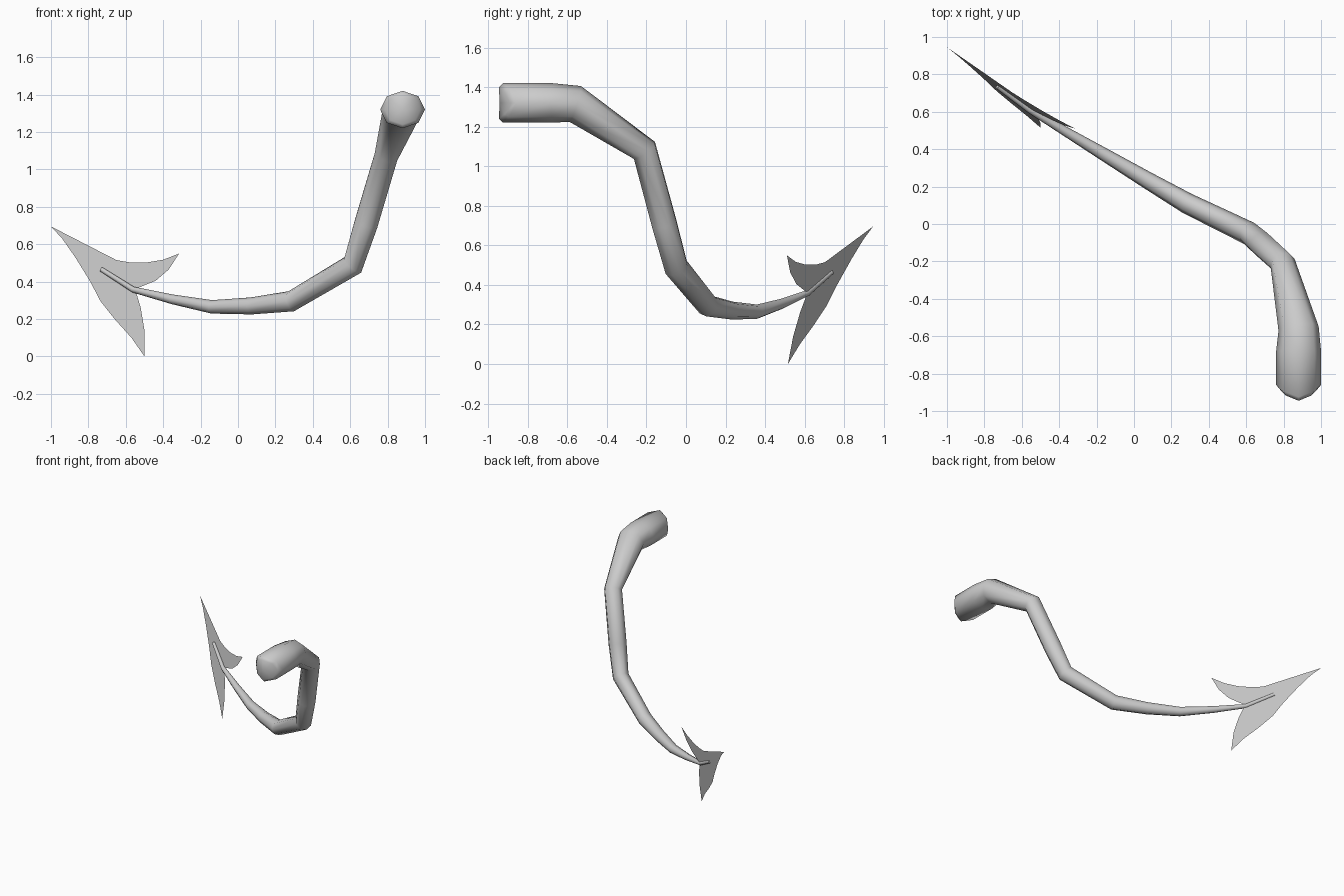
import bpy, bmesh, math
from mathutils import Vector

if "Cube" in bpy.data.objects:
    bpy.data.objects.remove(bpy.data.objects["Cube"])

grey = bpy.data.materials.new("light grey")
grey.diffuse_color = (0.6, 0.6, 0.6, 1)
grey.use_nodes = True
grey.node_tree.nodes["Principled BSDF"].inputs["Base Color"].default_value = grey.diffuse_color


def make_object(name, bm):
    mesh = bpy.data.meshes.new(name)
    bm.to_mesh(mesh)
    bm.free()
    mesh.materials.append(grey)
    obj = bpy.data.objects.new(name, mesh)
    bpy.context.collection.objects.link(obj)
    return obj


# Tail: centre x, y, z, half width, half height of each ring
RINGS = [
    (0.88, -0.925, 1.32, 0.12, 0.10),
    (0.88, -0.68, 1.32, 0.12, 0.10),
    (0.88, -0.56, 1.315, 0.108, 0.095),
    (0.795, -0.21, 1.08, 0.068, 0.07),
    (0.685, -0.11, 0.71, 0.068, 0.068),
    (0.615, -0.05, 0.49, 0.062, 0.064),
    (0.285, 0.11, 0.295, 0.055, 0.057),
    (0.07, 0.235, 0.27, 0.045, 0.046),
    (-0.14, 0.36, 0.265, 0.036, 0.036),
    (-0.35, 0.485, 0.305, 0.026, 0.026),
    (-0.56, 0.61, 0.357, 0.016, 0.016),
    (-0.73, 0.735, 0.465, 0.013, 0.013),
]
SIDES = 8
bm = bmesh.new()
centres = [Vector(r[:3]) for r in RINGS]
up = Vector((0, 0, 1))
loops = []
for i, c in enumerate(centres):
    before = (c - centres[i - 1]).normalized() if i else Vector((0, 1, 0))
    after = (centres[i + 1] - c).normalized() if i < len(centres) - 1 else before
    tangent = (before + after).normalized()
    up = (up - tangent * up.dot(tangent)).normalized()
    side = tangent.cross(up)
    rw, rh = RINGS[i][3:]
    loop = []
    for k in range(SIDES):
        a = 2 * math.pi * k / SIDES
        p = c + side * (rw * math.cos(a)) + up * (rh * math.sin(a))
        if i == 0:  # the blunt end curves back at its sides
            p.y += 0.065 * math.cos(a) ** 2
        loop.append(bm.verts.new(p))
    loops.append(loop)


def bridge(a, b):
    for k in range(SIDES):
        n = (k + 1) % SIDES
        bm.faces.new((a[k], a[n], b[n], b[k]))


for a, b in zip(loops, loops[1:]):
    bridge(a, b)
bm.faces.new(loops[-1])

# Rounded blunt end: an inner ring and a centre point
inner = []
for k in range(SIDES):
    a = 2 * math.pi * k / SIDES
    inner.append(bm.verts.new((0.88 - 0.095 * math.cos(a),
                               -0.945 + 0.055 * math.cos(a) ** 2,
                               1.32 + 0.08 * math.sin(a))))
# match the ring direction of the first loop
if (inner[0].co - loops[0][0].co).length > 0.1:
    inner = [inner[(SIDES // 2 - k) % SIDES] for k in range(SIDES)]
bridge(inner, loops[0])
tip = bm.verts.new((0.88, -0.943, 1.32))
for k in range(SIDES):
    bm.faces.new((tip, inner[(k + 1) % SIDES], inner[k]))
bmesh.ops.recalc_face_normals(bm, faces=bm.faces)
tail = make_object("tail", bm)
bpy.context.view_layer.objects.active = tail
tail.select_set(True)
bpy.ops.object.shade_smooth_by_angle(angle=math.radians(60))

# Arrow blade: flat sheet on a slanted plane, outline as x, z
OUTLINE = [
    (-1.0, 0.695), (-0.65, 0.515), (-0.58, 0.503), (-0.49, 0.502), (-0.40, 0.517),
    (-0.315, 0.55), (-0.37, 0.465), (-0.44, 0.405), (-0.55, 0.36),
    (-0.52, 0.26), (-0.50, 0.14), (-0.50, 0.0),
    (-0.57, 0.10), (-0.66, 0.20), (-0.735, 0.295), (-0.79, 0.40), (-0.87, 0.53),
    (-0.94, 0.63),
]
bm = bmesh.new()
face = bm.faces.new([bm.verts.new((x, -0.595 * x + 0.191 * z + 0.2175, z))
                     for x, z in OUTLINE])
face.normal_update()
if face.normal.y > 0:
    face.normal_flip()
bmesh.ops.triangulate(bm, faces=[face])
make_object("arrow_blade", bm)
